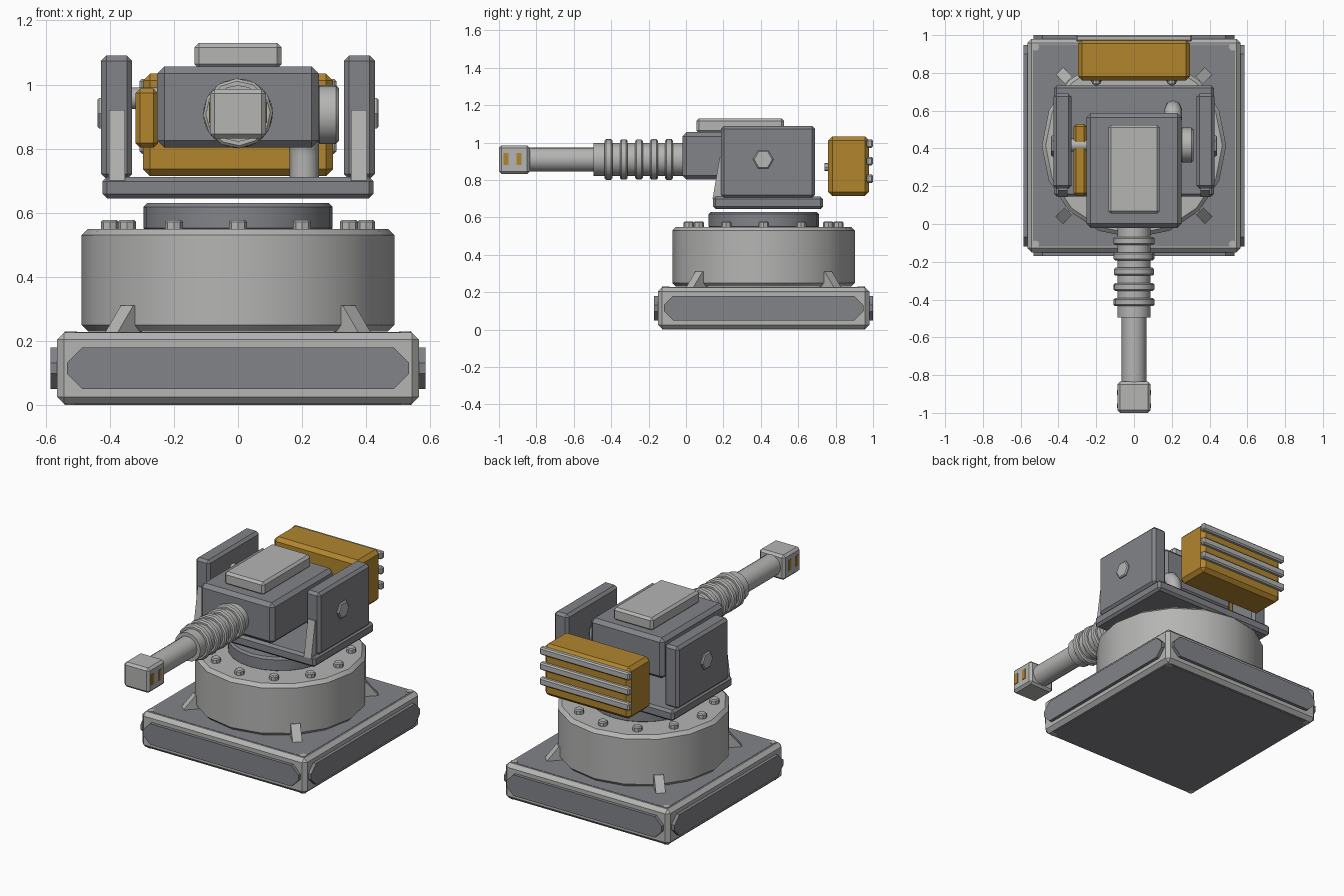
import bpy
import bmesh
from math import pi, cos, sin, radians
from mathutils import Matrix, Vector

if "Cube" in bpy.data.objects:
    bpy.data.objects.remove(bpy.data.objects["Cube"], do_unlink=True)


def material(name, rgb):
    mat = bpy.data.materials.new(name)
    mat.use_nodes = True
    mat.diffuse_color = (*rgb, 1)
    mat.node_tree.nodes["Principled BSDF"].inputs["Base Color"].default_value = (*rgb, 1)
    return mat


LIGHT = material("light grey metal", (0.46, 0.46, 0.455))
DARK = material("dark grey metal", (0.225, 0.23, 0.25))
GOLD = material("ochre paint", (0.44, 0.235, 0.027))

CY = 0.415       # turret axis
BORE = 0.91      # barrel height
AXES = {"x": Matrix.Rotation(pi / 2, 4, "Y"), "y": Matrix.Rotation(-pi / 2, 4, "X"),
        "z": Matrix.Identity(4)}


def finish(name, bm, mat, smooth=False):
    bmesh.ops.recalc_face_normals(bm, faces=bm.faces)
    mesh = bpy.data.meshes.new(name)
    bm.to_mesh(mesh)
    bm.free()
    mesh.materials.append(mat)
    obj = bpy.data.objects.new(name, mesh)
    bpy.context.collection.objects.link(obj)
    if smooth:
        bpy.ops.object.select_all(action="DESELECT")
        obj.select_set(True)
        bpy.context.view_layer.objects.active = obj
        bpy.ops.object.shade_smooth_by_angle(angle=radians(31))
    return obj


def box(name, xs, ys, zs, mat, bevel=0.0):
    """Bevelled box given its extent on each axis."""
    bm = bmesh.new()
    bmesh.ops.create_cube(bm, size=1)
    for v in bm.verts:
        v.co = [(a + b) / 2 + c * (b - a) for (a, b), c in zip((xs, ys, zs), v.co)]
    if bevel:
        bmesh.ops.bevel(bm, geom=bm.edges[:], offset=bevel, segments=1, affect="EDGES")
    return finish(name, bm, mat)


def cylinder(name, center, radius, depth, mat, axis="z", sides=16, bevel=0.0, turn=0.0):
    """Cylinder with chamfered rims."""
    bm = bmesh.new()
    bmesh.ops.create_cone(bm, cap_ends=True, segments=sides, radius1=radius,
                          radius2=radius, depth=depth)
    if bevel:
        rims = [e for e in bm.edges if abs(e.verts[0].co.z - e.verts[1].co.z) < depth / 2]
        bmesh.ops.bevel(bm, geom=rims, offset=bevel, segments=1, affect="EDGES")
    bm.transform(Matrix.Translation(center) @ AXES[axis] @ Matrix.Rotation(turn, 4, "Z"))
    return finish(name, bm, mat, sides > 8)


def prism(name, outline, depth, matrix, mat):
    """Extrude a 2D outline along local z, centred, then place it."""
    bm = bmesh.new()
    face = bm.faces.new([bm.verts.new((x, y, -depth / 2)) for x, y in outline])
    ext = bmesh.ops.extrude_face_region(bm, geom=[face])
    moved = [g for g in ext["geom"] if isinstance(g, bmesh.types.BMVert)]
    bmesh.ops.translate(bm, verts=moved, vec=(0, 0, depth))
    bm.transform(matrix)
    return finish(name, bm, mat)


def octagon(w, h, c):
    return [(-w, c - h), (c - w, -h), (w - c, -h), (w, c - h),
            (w, h - c), (w - c, h), (c - w, h), (-w, h - c)]


# Base slab: light frame with dark panels let into all six sides
box("base_frame", (-0.565, 0.565), (CY - 0.565, CY + 0.565), (0.004, 0.226), LIGHT, 0.022)
for name, z in (("base_top_panel", 0.222), ("base_bottom_panel", 0.006)):
    prism(name, octagon(0.535, 0.535, 0.03), 0.012, Matrix.Translation((0, CY, z)), DARK)
upright = Matrix.Rotation(pi / 2, 4, "X")
for i in range(4):
    place = (Matrix.Translation((0, CY, 0.115)) @ Matrix.Rotation(i * pi / 2, 4, "Z")
             @ Matrix.Translation((0, -0.573, 0)) @ upright)
    prism(f"base_side_panel_{i}", octagon(0.533, 0.065, 0.048), 0.024, place, DARK)
for sx in (-1, 1):
    for sy in (-1, 1):
        for z in (0.222, 0.008):
            cylinder("base_corner_bolt", (sx * 0.522, CY + sy * 0.522, z), 0.02, 0.016,
                     LIGHT, sides=8)

# Drum, bolt circle and turntable ring
cylinder("drum", (0, CY, 0.39), 0.488, 0.32, LIGHT, sides=16, bevel=0.02)
for i in range(12):
    a = i * pi / 6
    cylinder(f"drum_bolt_{i}", (0.4 * cos(a), CY + 0.4 * sin(a), 0.56), 0.028, 0.036,
             LIGHT, sides=8, bevel=0.006)
cylinder("turntable_ring", (0, CY, 0.585), 0.295, 0.09, DARK, sides=24, bevel=0.012)

# Diagonal gussets around the drum foot
for i in range(4):
    place = (Matrix.Translation((0, CY, 0.225)) @ Matrix.Rotation(pi / 4 + i * pi / 2, 4, "Z")
             @ upright)
    prism(f"drum_gusset_{i}", [(0.45, 0), (0.56, 0), (0.49, 0.085), (0.45, 0.085)],
          0.055, place, LIGHT)

# Yoke: plate, cheeks, front braces and hex hubs
box("yoke_plate", (-0.423, 0.423), (0.145, 0.733), (0.645, 0.712), DARK, 0.014)
for side, s in (("left", 1), ("right", -1)):
    box(f"{side}_cheek", sorted((s * 0.33, s * 0.427)), (0.187, 0.69), (0.705, 1.09), DARK, 0.016)
    place = Matrix.Translation((s * 0.378, 0, 0)) @ Matrix(
        ((0, 0, 1, 0), (1, 0, 0, 0), (0, 1, 0, 0), (0, 0, 0, 1)))
    prism(f"{side}_cheek_brace", [(0.142, 0.7), (0.2, 0.7), (0.2, 0.92), (0.18, 0.92)],
          0.05, place, LIGHT)
    cylinder(f"{side}_cheek_hub", (s * 0.428, 0.413, BORE), 0.055, 0.022, LIGHT, "x", 6,
             bevel=0.006)

# Gun housing and roof hatch
box("gun_housing", (-0.252, 0.252), (-0.02, 0.587), (0.803, 1.056), DARK, 0.022)
box("roof_hatch", (-0.136, 0.136), (0.055, 0.525), (1.05, 1.13), LIGHT, 0.014)

# Side fittings: ammunition box, pivot pin, drive hub
box("ammo_box", (-0.32, -0.25), (0.15, 0.53), (0.803, 0.987), GOLD, 0.014)
cylinder("right_pivot_pin", (-0.29, 0.418, 0.957), 0.034, 0.09, LIGHT, "x", 12)
cylinder("left_drive_hub", (0.28, 0.418, 0.906), 0.092, 0.07, LIGHT, "x", 20, bevel=0.01)

# Cable bending from the housing rear down to the plate
curve = bpy.data.curves.new("cable", "CURVE")
curve.dimensions = "3D"
curve.bevel_depth = 0.046
curve.bevel_resolution = 2
curve.use_fill_caps = True
spline = curve.splines.new("POLY")
path = [(0.55, 0.86), (0.585, 0.85), (0.605, 0.82), (0.61, 0.78), (0.61, 0.705)]
spline.points.add(len(path) - 1)
for p, (y, z) in zip(spline.points, path):
    p.co = (0.207, y, z, 1)
curve.materials.append(LIGHT)
bpy.context.collection.objects.link(bpy.data.objects.new("rear_cable", curve))

# Rear power pack with cooling bars and front studs
box("power_pack", (-0.296, 0.296), (0.76, 0.978), (0.714, 1.034), GOLD, 0.022)
for i, z in enumerate((0.807, 0.901, 0.995)):
    box(f"cooling_bar_{i}", (-0.308, 0.308), (0.965, 1.0), (z - 0.023, z + 0.023), LIGHT, 0.008)
for x in (-0.2, 0.2):
    cylinder("power_pack_stud", (x, 0.755, 0.87), 0.022, 0.03, LIGHT, "y", 8)

# Barrel: sleeve, ribs, tube
cylinder("barrel_sleeve", (0, -0.25, BORE), 0.088, 0.49, LIGHT, "y", 16)
for i in range(5):
    cylinder(f"sleeve_rib_{i}", (0, -0.09 - i * 0.081, BORE), 0.109, 0.042, LIGHT, "y", 12,
             bevel=0.008, turn=i * 0.12)
cylinder("barrel_tube", (0, -0.66, BORE), 0.065, 0.4, LIGHT, "y", 16)

# Muzzle block with painted vents
box("muzzle_block", (-0.087, 0.087), (-1.0, -0.835), (0.832, 0.986), LIGHT, 0.014)
for s in (-1, 1):
    for y in (-0.962, -0.892):
        box("muzzle_vent", sorted((s * 0.083, s * 0.091)), (y - 0.013, y + 0.013),
            (0.88, 0.945), GOLD)
